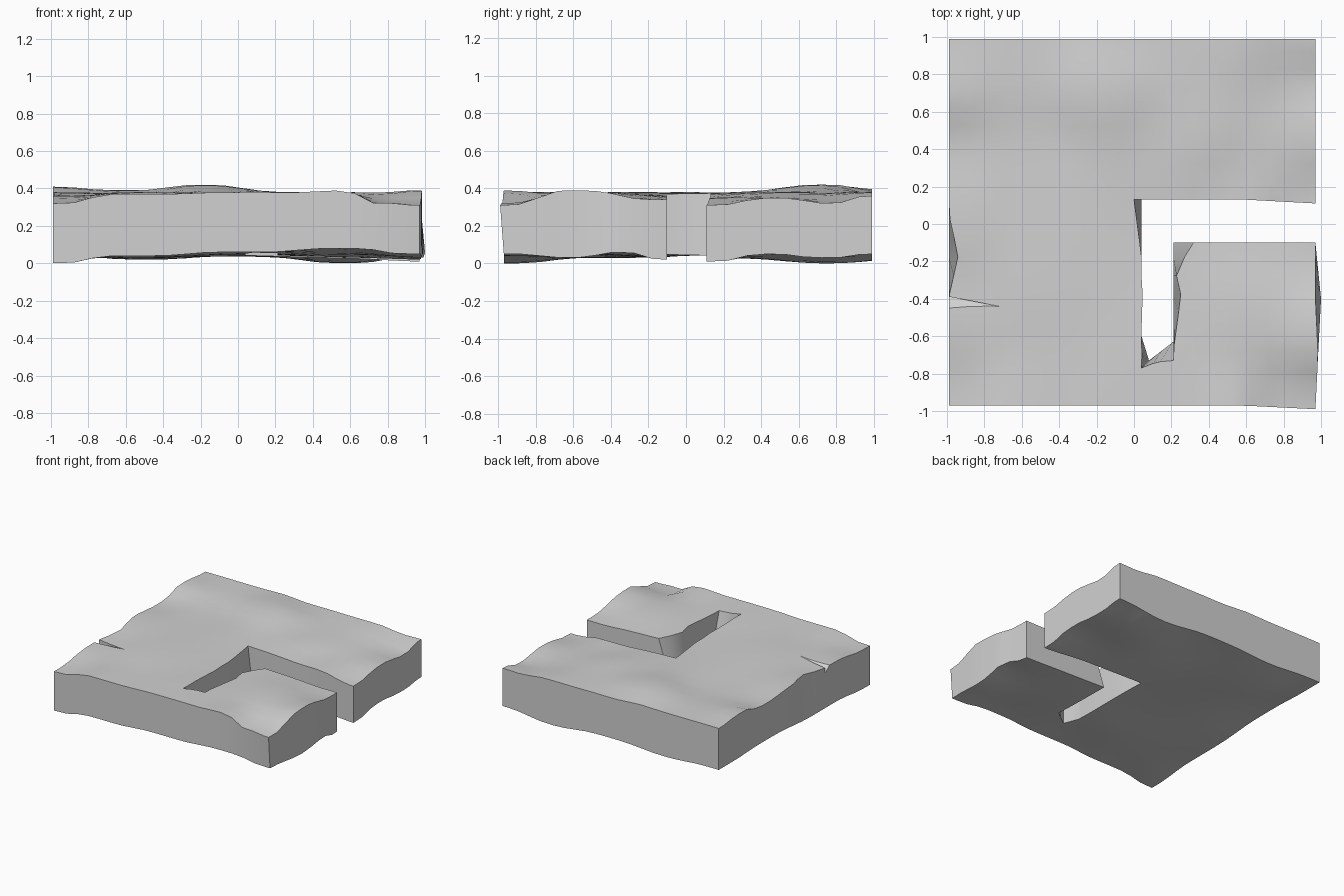
import bpy
import bmesh
from mathutils import Vector

default_cube = bpy.data.objects.get("Cube")
if default_cube:
    bpy.data.objects.remove(default_cube, do_unlink=True)

# Plain grey stone material
stone = bpy.data.materials.new("grey_stone")
stone.use_nodes = True
stone.diffuse_color = (0.64, 0.64, 0.64, 1)
stone.node_tree.nodes["Principled BSDF"].inputs["Base Color"].default_value = stone.diffuse_color

# Slab outline, with an L-shaped slot entering from the right side
outline = [
    (-0.99, -0.97), (0.97, -0.97), (1, -0.4), (0.97, -0.1),
    (0.21, -0.1), (0.21, -0.63), (0.08, -0.73), (0.04, -0.6),
    (0.04, 0.13), (0.6, 0.13), (0.97, 0.11), (0.97, 0.99), (-0.99, 0.99),
]

# Height samples of the worn upper surface
top_samples = [
    (-0.99, -0.96, 0.32), (-0.6, -0.96, 0.37), (0.1, -0.96, 0.38),
    (0.55, -0.96, 0.39), (0.75, -0.96, 0.32), (0.97, -0.98, 0.31),
    (0.97, -0.6, 0.39), (0.97, -0.1, 0.34), (0.97, 0.12, 0.31),
    (0.97, 0.5, 0.35), (0.97, 0.75, 0.32), (0.97, 1, 0.36),
    (0.5, 1, 0.38), (0, 1, 0.38), (-0.6, 1, 0.39), (-1, 1, 0.39),
    (-1, 0.7, 0.41), (-1, 0.4, 0.36), (-1, 0, 0.38), (-1, -0.4, 0.36),
    (-0.18, 0.73, 0.42), (0.6, 0.2, 0.35), (0.05, -0.8, 0.38),
    (-0.5, -0.3, 0.38), (-0.5, 0.4, 0.37), (0.6, -0.5, 0.38), (0.3, 0.5, 0.38),
]

# Height samples of the rough underside
base_samples = [
    (-1, -0.97, 0), (-0.6, -0.97, 0.04), (0, -0.97, 0.06), (0.57, -0.97, 0.08),
    (0.97, -0.97, 0.05), (1, -0.6, 0.03), (1, -0.35, 0.06), (1, -0.1, 0.02),
    (0.97, 0.12, 0.01), (0.97, 0.45, 0.05), (0.97, 0.75, 0.03), (0.97, 1, 0.05),
    (0.6, 0.75, 0), (0, 0.9, 0.05), (-0.5, 0.7, 0.02), (-1, 1, 0.05),
    (-1, 0.4, 0.06), (-1, -0.4, 0.03), (-0.2, -0.2, 0.05), (-0.5, -0.5, 0.03),
]

# Sideways shifts of the top rim: place, shift and reach
rim_shifts = [
    ((0.21, -0.1), (0.11, 0), 0.17), ((0.21, -0.4), (0.045, 0), 0.2),
    ((0.21, -0.63), (0, -0.1), 0.15), ((0.08, -0.73), (-0.04, -0.04), 0.12),
    ((0.04, 0.13), (-0.04, 0), 0.3), ((1, -0.4), (-0.03, 0), 0.3),
    ((-0.99, -0.17), (0.05, 0), 0.22), ((0.97, -0.97), (0, -0.02), 0.4),
]


def blended_height(point, samples):
    """Distance-weighted height at a point."""
    total = weight_sum = 0
    for x, y, z in samples:
        distance = (x - point.x) ** 2 + (y - point.y) ** 2
        weight = 1 / (distance + 0.003) ** 1.6
        total += weight * z
        weight_sum += weight
    return total / weight_sum


def rim_shift(point):
    """Sum of the local shifts that reach a point."""
    shift = Vector((0, 0, 0))
    for place, move, reach in rim_shifts:
        distance = (Vector(place) - point.xy).length
        shift += Vector((*move, 0)) * max(0, 1 - distance / reach)
    return shift


def add_object(name, bm):
    mesh = bpy.data.meshes.new(name)
    bm.to_mesh(mesh)
    bm.free()
    mesh.materials.append(stone)
    obj = bpy.data.objects.new(name, mesh)
    bpy.context.collection.objects.link(obj)
    return obj


# Slab: gridded outline, extruded and then given uneven surfaces
bm = bmesh.new()
bm.faces.new([bm.verts.new((x, y, 0)) for x, y in outline])
for axis in ((1, 0, 0), (0, 1, 0)):
    for step in range(-9, 10):
        offset = Vector(axis) * (step * 0.1 + 0.023)
        bmesh.ops.bisect_plane(bm, geom=bm.verts[:] + bm.edges[:] + bm.faces[:],
                               plane_co=offset, plane_no=axis, dist=0.0001)
extruded = bmesh.ops.extrude_face_region(bm, geom=bm.faces[:], use_keep_orig=True)
top_verts = {v for v in extruded["geom"] if isinstance(v, bmesh.types.BMVert)}
for vert in bm.verts:
    if vert in top_verts:
        vert.co += rim_shift(vert.co)
        vert.co.z = blended_height(vert.co, top_samples)
    else:
        vert.co.z = blended_height(vert.co, base_samples)
bmesh.ops.recalc_face_normals(bm, faces=bm.faces[:])
slab = add_object("stone_slab", bm)

# Chipped notch in the left edge
bm = bmesh.new()
for x, y, z in ((-1.06, -0.455, 0.36), (-1.06, -0.375, 0.3), (-0.72, -0.44, 0.37)):
    bm.verts.new((x, y, z))
    bm.verts.new((x, y, 0.5))
bmesh.ops.convex_hull(bm, input=bm.verts[:])
bmesh.ops.recalc_face_normals(bm, faces=bm.faces[:])
notch = add_object("notch_cutter", bm)
notch.hide_render = True

cut = slab.modifiers.new("notch", "BOOLEAN")
cut.operation = "DIFFERENCE"
cut.solver = "EXACT"
cut.object = notch
bpy.ops.object.select_all(action="DESELECT")
slab.select_set(True)
bpy.context.view_layer.objects.active = slab
bpy.ops.object.modifier_apply(modifier=cut.name)
bpy.data.objects.remove(notch, do_unlink=True)

# Soft surfaces with crisp rims
bpy.ops.object.shade_smooth_by_angle(angle=0.5)
